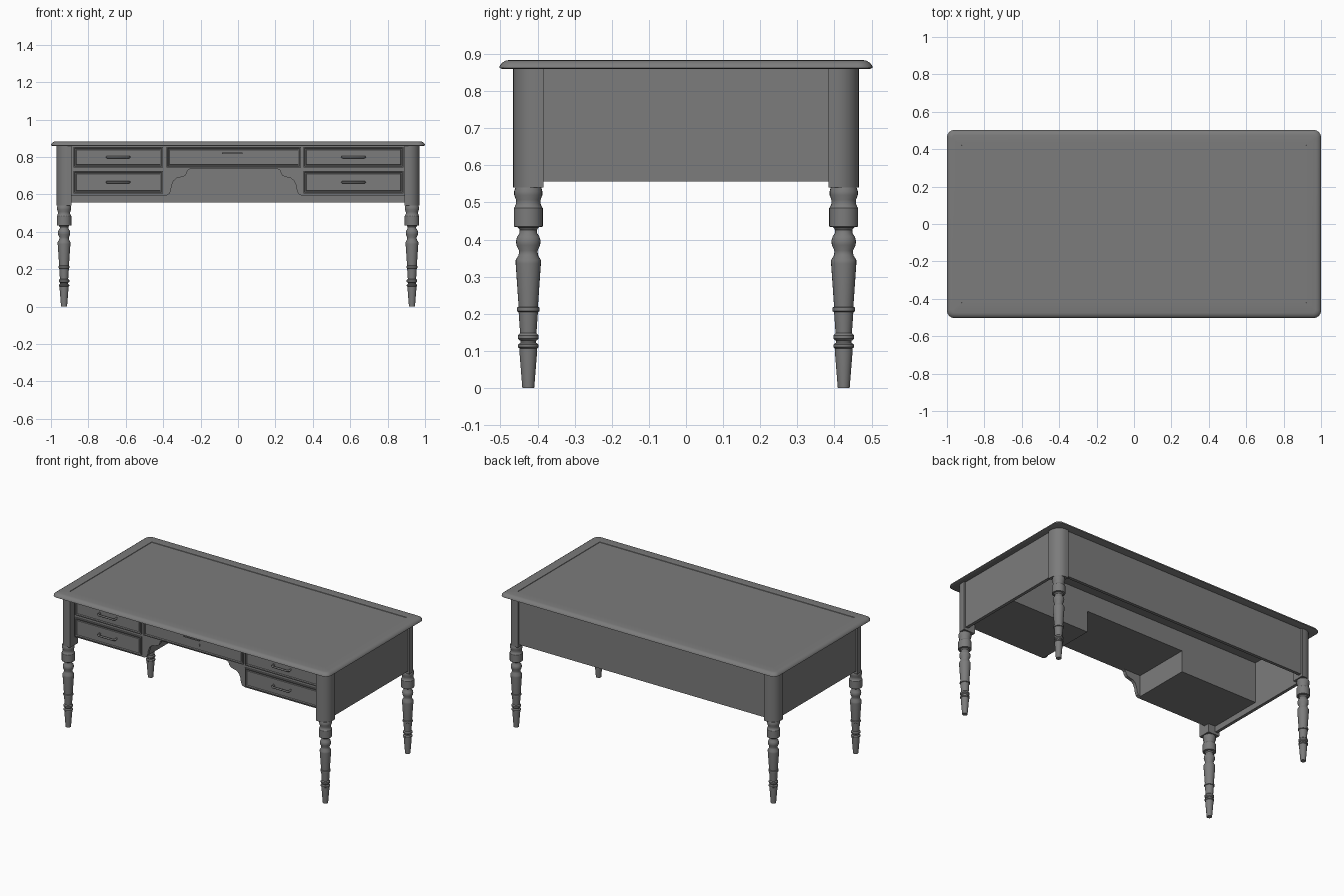
import bpy, bmesh, math
from mathutils import Vector

cube = bpy.data.objects.get("Cube")
if cube:
    bpy.data.objects.remove(cube, do_unlink=True)

grey = bpy.data.materials.new("dark grey")
grey.use_nodes = True
GREY = (0.2, 0.2, 0.2, 1)
grey.diffuse_color = GREY
grey.node_tree.nodes["Principled BSDF"].inputs["Base Color"].default_value = GREY

TOP, RAIL, LOW = 0.86, 0.735, 0.595      # heights of top underside, knee rail, drawer base
KNEE, HALF = -0.022, 0.36                # knee hole centre and half width
FRONT = -0.42


def finish(name, bm, smooth=False):
    bmesh.ops.recalc_face_normals(bm, faces=bm.faces)
    mesh = bpy.data.meshes.new(name)
    bm.to_mesh(mesh)
    bm.free()
    mesh.materials.append(grey)
    obj = bpy.data.objects.new(name, mesh)
    bpy.context.collection.objects.link(obj)
    if smooth:
        bpy.ops.object.select_all(action="DESELECT")
        obj.select_set(True)
        bpy.context.view_layer.objects.active = obj
        bpy.ops.object.shade_smooth_by_angle(angle=math.radians(35))
    return obj


def loft(name, loops, smooth=True):
    """Skin closed loops of equal length and cap both ends."""
    bm = bmesh.new()
    rings = [[bm.verts.new(p) for p in loop] for loop in loops]
    for a, b in zip(rings, rings[1:]):
        for i in range(len(a)):
            j = (i + 1) % len(a)
            bm.faces.new((a[i], a[j], b[j], b[i]))
    bm.faces.new(rings[0])
    bm.faces.new(rings[-1])
    return finish(name, bm, smooth)


def box_mesh(x0, x1, y0, y1, z0, z1):
    bm = bmesh.new()
    bmesh.ops.create_cube(bm, size=1)
    for v in bm.verts:
        v.co = Vector((x0 if v.co.x < 0 else x1,
                       y0 if v.co.y < 0 else y1,
                       z0 if v.co.z < 0 else z1))
    bm.normal_update()
    return bm


def box(name, *limits):
    return finish(name, box_mesh(*limits))


def rounded_rect(hx, hy, r, z, steps=6):
    pts = []
    for k, (sx, sy) in enumerate([(1, 1), (-1, 1), (-1, -1), (1, -1)]):
        for i in range(steps + 1):
            a = (k + i / steps) * math.pi / 2
            pts.append((sx * (hx - r) + r * math.cos(a),
                        sy * (hy - r) + r * math.sin(a), z))
    return pts


# Table top with a rounded edge and a slightly sunk writing surface
edge = [(0.006, 0.86), (0, 0.863), (0.001, 0.868), (0.007, 0.876), (0.017, 0.882),
        (0.028, 0.884), (0.078, 0.884), (0.079, 0.881)]
loft("table_top", [rounded_rect(1 - d, 0.503 - d, max(0.04 - d * 0.8, 0.004), z)
                   for d, z in edge])

# Turned legs below square posts with a rounded outer corner
turning = [(0.016, 0), (0.024, 0.1), (0.024, 0.107), (0.028, 0.11), (0.028, 0.117),
           (0.021, 0.122), (0.021, 0.127), (0.028, 0.133), (0.028, 0.142), (0.022, 0.148),
           (0.026, 0.205), (0.03, 0.207), (0.03, 0.217), (0.026, 0.219), (0.034, 0.335),
           (0.034, 0.345), (0.026, 0.358), (0.025, 0.37), (0.032, 0.385), (0.033, 0.397),
           (0.03, 0.408), (0.023, 0.418), (0.023, 0.426), (0.028, 0.433), (0.039, 0.435),
           (0.039, 0.485), (0.036, 0.489), (0.033, 0.497), (0.033, 0.507), (0.038, 0.52),
           (0.038, 0.53), (0.035, 0.54)]
SIDES = 24
for sx, side in ((1, "left"), (-1, "right")):
    for sy, end in ((-1, "front"), (1, "back")):
        cx, cy = sx * 0.93, sy * 0.425
        loft(f"{end}_{side}_leg",
             [[(cx + r * math.cos(i * math.tau / SIDES),
                cy + r * math.sin(i * math.tau / SIDES), z) for i in range(SIDES)]
              for r, z in turning])
        h, r = 0.041, 0.062
        outline = [(-h, h), (-h, -h), (h, -h)]
        outline += [(h - r + r * math.cos(a), h - r + r * math.sin(a))
                    for a in [i * math.pi / 16 for i in range(9)]]
        loft(f"{end}_{side}_post",
             [[(cx + sx * x, cy + sy * y, z) for x, y in outline] for z in (0.54, TOP)])

# Side and back panels
for s, side in ((1, "left"), (-1, "right")):
    box(f"{side}_panel", *sorted((s * 0.94, s * 0.96)), -0.39, 0.39, 0.557, TOP)
box("back_panel", -0.895, 0.895, 0.435, 0.455, 0.557, TOP)

# Drawer carcasses behind the front
box("right_drawer_case", -0.94, KNEE - HALF, FRONT + 0.02, -0.02, LOW, TOP)
box("left_drawer_case", KNEE + HALF, 0.94, FRONT + 0.02, -0.02, LOW, TOP)
box("centre_drawer_case", KNEE - HALF, KNEE + HALF, FRONT + 0.02, -0.02, RAIL, TOP)

# Front frame with shaped brackets in the knee hole
bracket = [(0.36, 0.595), (0.345, 0.603), (0.337, 0.622), (0.332, 0.65), (0.322, 0.673),
           (0.305, 0.687), (0.28, 0.693), (0.262, 0.699), (0.252, 0.712), (0.248, 0.728),
           (0.236, RAIL)]
outline = [(-0.895, TOP), (-0.895, LOW)]
outline += [(KNEE - x, z) for x, z in bracket]
outline += [(KNEE + x, z) for x, z in reversed(bracket)]
outline += [(0.895, LOW), (0.895, TOP)]
loft("front_frame", [[(x, y, z) for x, z in outline] for y in (FRONT, FRONT + 0.021)], False)


def drawer(name, x0, x1, z0, z1):
    """Drawer front with a moulded border and a raised field."""
    bm = box_mesh(x0, x1, FRONT - 0.01, FRONT + 0.005, z0, z1)
    face = min(bm.faces, key=lambda f: f.calc_center_median().y)
    for width, depth in ((0.009, 0), (0.004, -0.008), (0.007, 0), (0.003, 0.004)):
        bmesh.ops.inset_individual(bm, faces=[face], thickness=width, depth=depth)
    finish(name, bm)


def handle(name, cx, cz, half):
    """Bar pull on two short stems with round back plates."""
    y = FRONT - 0.004
    curve = bpy.data.curves.new(name, "CURVE")
    curve.dimensions = "3D"
    curve.bevel_depth = 0.006
    curve.bevel_resolution = 2
    curve.use_fill_caps = True
    path = [(-half, y), (-half, y - 0.018), (-half + 0.008, y - 0.026),
            (half - 0.008, y - 0.026), (half, y - 0.018), (half, y)]
    spline = curve.splines.new("POLY")
    spline.points.add(len(path) - 1)
    for p, (x, py) in zip(spline.points, path):
        p.co = (cx + x, py, cz, 1)
    curve.materials.append(grey)
    obj = bpy.data.objects.new(name, curve)
    bpy.context.collection.objects.link(obj)
    for k, s in enumerate((-1, 1)):
        disc = [(cx + s * half + 0.009 * math.cos(a), cz + 0.009 * math.sin(a))
                for a in [i * math.tau / 12 for i in range(12)]]
        loft(f"{name}_plate_{k + 1}", [[(x, py, z) for x, z in disc]
                                       for py in (y - 0.004, y + 0.004)])


# Drawers and their pulls
for side, x0, x1 in (("right", -0.88, -0.402), ("left", 0.35, 0.885)):
    for row, z0, z1 in (("upper", 0.744, 0.855), ("lower", 0.605, 0.726)):
        drawer(f"{row}_{side}_drawer", x0, x1, z0, z1)
        handle(f"{row}_{side}_handle", (x0 + x1) / 2, (z0 + z1) / 2, 0.06)
drawer("centre_drawer", -0.382, 0.336, 0.744, 0.855)

# Centre drawer pull and keyhole plate
box("centre_pull", -0.085, 0.025, FRONT - 0.02, FRONT - 0.002, 0.817, 0.824)
box("keyhole_plate", 0.016, 0.024, FRONT - 0.01, FRONT - 0.002, 0.778, 0.793)
